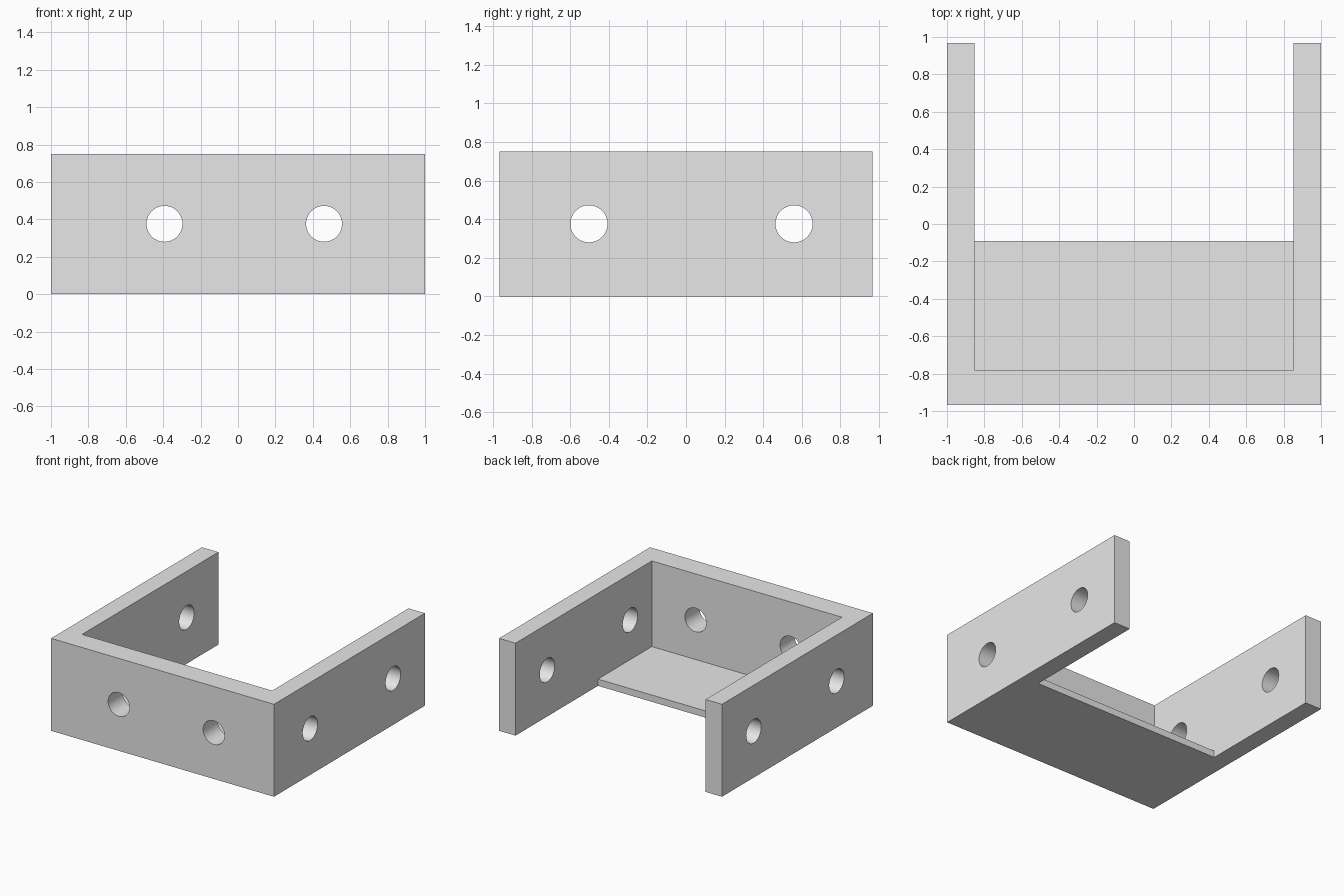
import bpy, bmesh, math
from mathutils import Matrix

default = bpy.data.objects.get("Cube")
if default:
    bpy.data.objects.remove(default, do_unlink=True)

DEPTH, HEIGHT = 0.967, 0.75        # half depth, full height
INNER_X, INNER_FRONT = 0.853, -0.78
FLOOR_BACK, FLOOR_TOP = -0.09, 0.055
HOLE_R, HOLE_Z = 0.096, 0.376

grey = bpy.data.materials.new("light grey")
grey.use_nodes = True
grey.diffuse_color = (0.8, 0.8, 0.8, 1)
grey.node_tree.nodes["Principled BSDF"].inputs["Base Color"].default_value = (0.8, 0.8, 0.8, 1)


def add_object(name, bm):
    bmesh.ops.recalc_face_normals(bm, faces=bm.faces[:])
    mesh = bpy.data.meshes.new(name)
    bm.to_mesh(mesh)
    bm.free()
    mesh.materials.append(grey)
    obj = bpy.data.objects.new(name, mesh)
    bpy.context.collection.objects.link(obj)
    return obj


def extruded(name, outline, height):
    """Extrude a flat outline upward from the ground."""
    bm = bmesh.new()
    face = bm.faces.new([bm.verts.new((x, y, 0)) for x, y in outline])
    top = bmesh.ops.extrude_face_region(bm, geom=[face])["geom"]
    bmesh.ops.translate(bm, vec=(0, 0, height),
                        verts=[v for v in top if isinstance(v, bmesh.types.BMVert)])
    return add_object(name, bm)


# U-shaped wall
wall = extruded("bracket_wall", [
    (-1, -DEPTH), (1, -DEPTH), (1, DEPTH), (INNER_X, DEPTH),
    (INNER_X, INNER_FRONT), (-INNER_X, INNER_FRONT), (-INNER_X, DEPTH), (-1, DEPTH)], HEIGHT)

# Thin floor between the walls
floor = extruded("bracket_floor", [
    (-INNER_X, INNER_FRONT), (INNER_X, INNER_FRONT),
    (INNER_X, FLOOR_BACK), (-INNER_X, FLOOR_BACK)], FLOOR_TOP)

# Bolt holes: two through the front, two through each side
bm = bmesh.new()


def add_hole(x, y, length, axis):
    matrix = Matrix.Translation((x, y, HOLE_Z)) @ Matrix.Rotation(math.pi / 2, 4, axis)
    bmesh.ops.create_cone(bm, cap_ends=True, segments=48, radius1=HOLE_R,
                          radius2=HOLE_R, depth=length, matrix=matrix)


for x in (-0.393, 0.46):
    add_hole(x, -0.87, 0.4, 'X')
for y in (-0.503, 0.56):
    for side in (-1, 1):
        add_hole(side * 0.925, y, 0.3, 'Y')
cutter = add_object("hole_cutter", bm)
cutter.hide_render = True

cut = wall.modifiers.new("bolt holes", 'BOOLEAN')
cut.operation, cut.solver, cut.object = 'DIFFERENCE', 'EXACT', cutter
bpy.context.view_layer.objects.active = wall
wall.select_set(True)
bpy.ops.object.modifier_apply(modifier=cut.name)
bpy.data.objects.remove(cutter, do_unlink=True)

# Smooth hole walls, crisp edges
bpy.ops.object.shade_smooth_by_angle(angle=math.radians(30))
